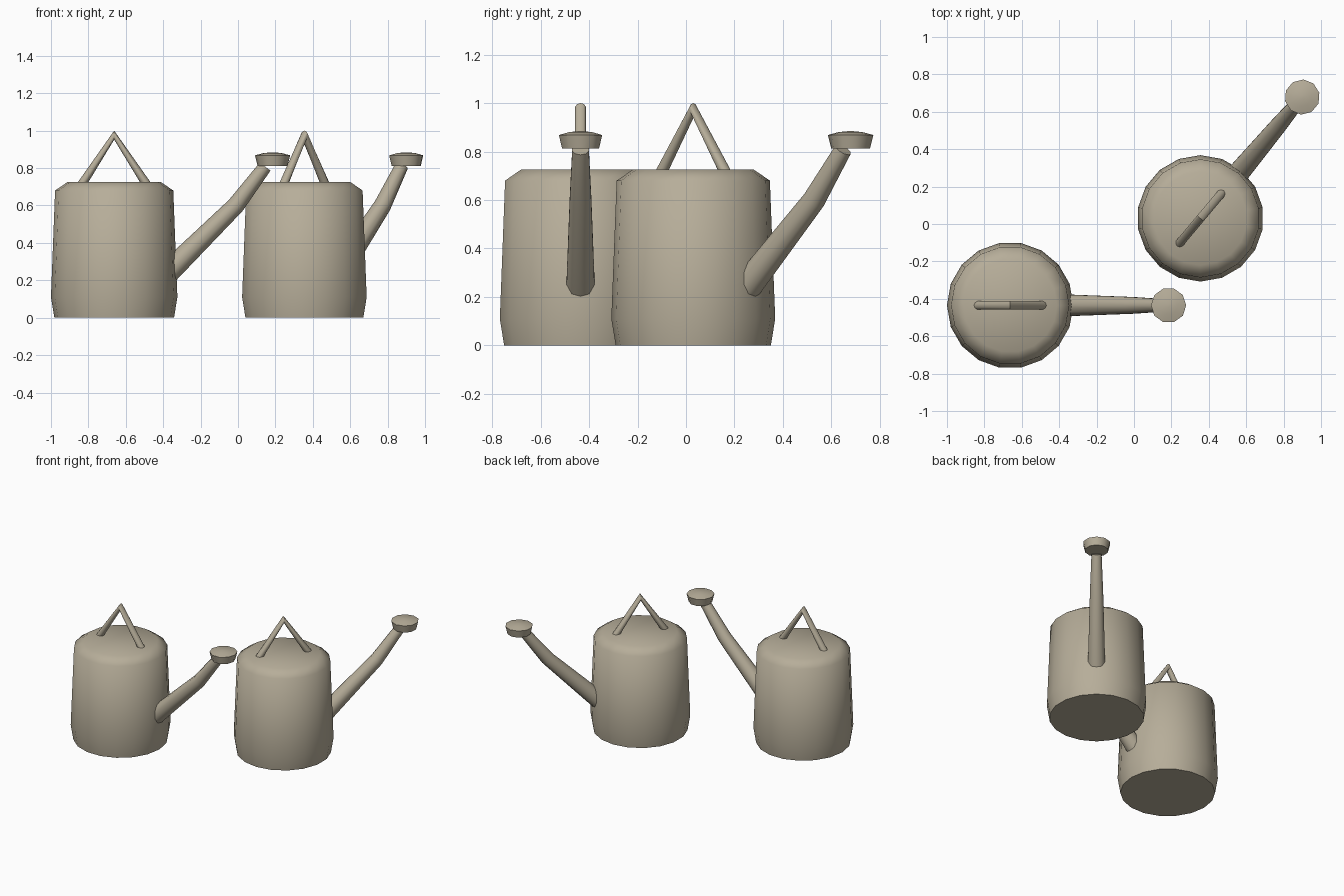
import bpy, bmesh, math
from mathutils import Matrix, Vector

cube = bpy.data.objects.get("Cube")
if cube:
    bpy.data.objects.remove(cube, do_unlink=True)

COLOR = (0.47, 0.42, 0.32, 1.0)
metal = bpy.data.materials.new("dull_khaki_metal")
metal.use_nodes = True
metal.diffuse_color = COLOR
metal.node_tree.nodes["Principled BSDF"].inputs["Base Color"].default_value = COLOR


def tube(name, rings, sides, place, sharp=65):
    """Skin rings of (x, z, radius, tilt about y in degrees), capped at both ends."""
    bm = bmesh.new()
    loops = []
    for x, z, r, tilt in rings:
        rot = Matrix.Rotation(math.radians(tilt), 3, 'Y')
        loop = []
        for i in range(sides):
            a = math.tau * i / sides
            p = rot @ Vector((r * math.cos(a), r * math.sin(a), 0))
            loop.append(bm.verts.new(p + Vector((x, 0, z))))
        loops.append(loop)
    for low, high in zip(loops, loops[1:]):
        for i in range(sides):
            j = (i + 1) % sides
            bm.faces.new((low[i], low[j], high[j], high[i]))
    bm.faces.new(loops[0][::-1])
    bm.faces.new(loops[-1])
    bmesh.ops.recalc_face_normals(bm, faces=bm.faces)
    mesh = bpy.data.meshes.new(name)
    bm.to_mesh(mesh)
    bm.free()
    mesh.materials.append(metal)
    obj = bpy.data.objects.new(name, mesh)
    obj.matrix_world = place
    bpy.context.collection.objects.link(obj)
    bpy.ops.object.select_all(action='DESELECT')
    obj.select_set(True)
    bpy.context.view_layer.objects.active = obj
    bpy.ops.object.shade_smooth_by_angle(angle=math.radians(sharp))


def watering_can(prefix, x, y, turn):
    place = Matrix.Translation((x, y, 0)) @ Matrix.Rotation(math.radians(turn), 4, 'Z')

    # Tapered body with a chamfered shoulder
    body = [(0, 0.32), (0.11, 0.338), (0.68, 0.316), (0.725, 0.25)]
    tube(prefix + "_body", [(0, z, r, 0) for z, r in body], 18, place)

    # Spout rising from the side, bent once
    tube(prefix + "_spout",
         [(0.27, 0.225, 0.062, 45), (0.65, 0.6, 0.047, 41), (0.807, 0.808, 0.036, 37)],
         10, place)

    # Flared sprinkler head with a shallow domed top
    head = [(0.812, 0.08), (0.868, 0.094), (0.88, 0.05), (0.884, 0.01)]
    tube(prefix + "_sprinkler_head", [(0.847, z, r, 0) for z, r in head], 10, place, 50)

    # Bent-rod handle standing on the lid
    tube(prefix + "_handle",
         [(-0.175, 0.71, 0.024, 33), (0, 0.976, 0.024, 90), (0.175, 0.71, 0.024, 147)],
         10, place)


watering_can("left_can", 0.355, 0.03, 50)
watering_can("right_can", -0.662, -0.435, 0)
